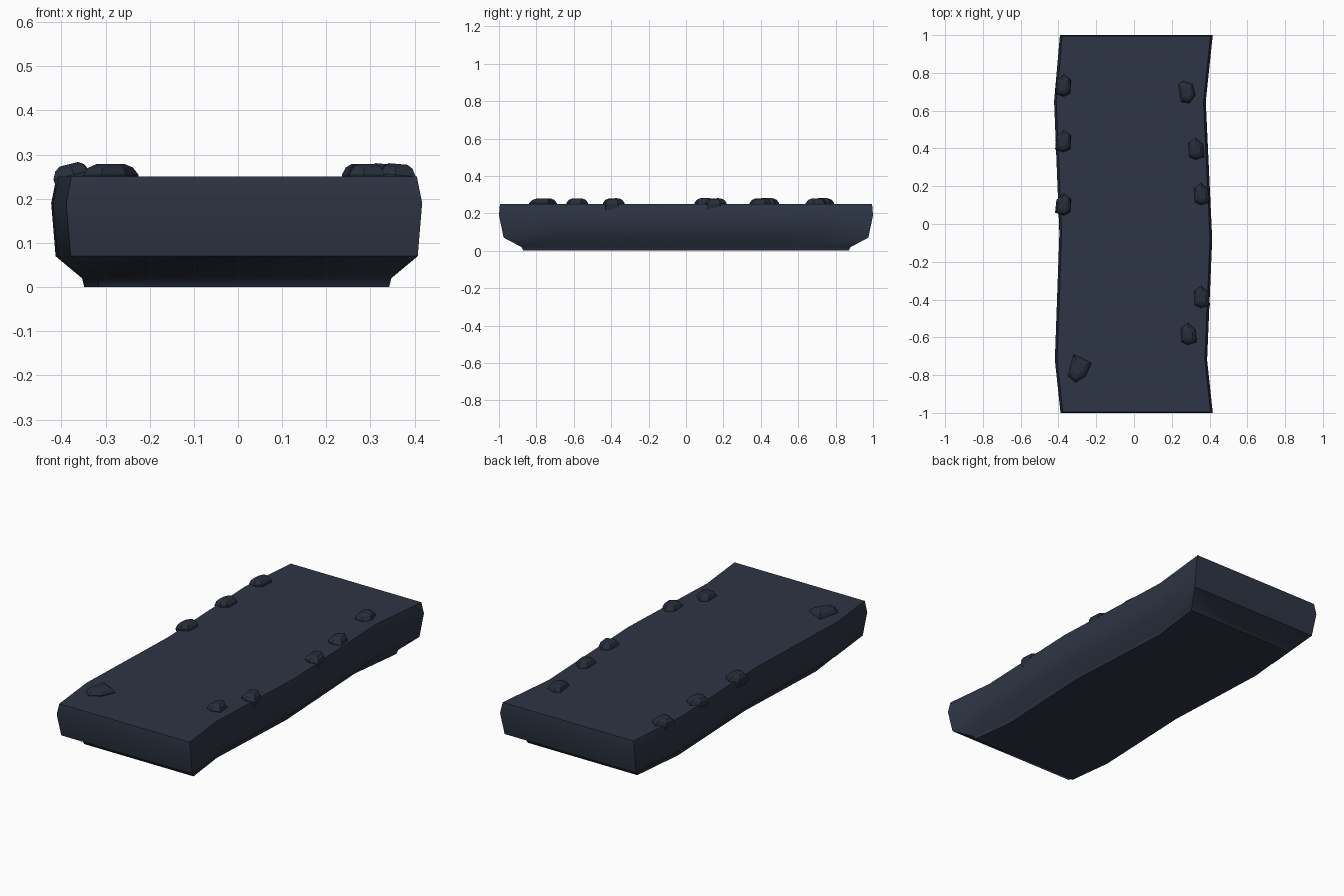
import bpy, math
from mathutils import Matrix

if "Cube" in bpy.data.objects:
    bpy.data.objects.remove(bpy.data.objects["Cube"])


def make_mat(name, col):
    m = bpy.data.materials.new(name)
    m.diffuse_color = (*col, 1)
    m.use_nodes = True
    m.node_tree.nodes["Principled BSDF"].inputs["Base Color"].default_value = m.diffuse_color
    return m


slate = make_mat("slate blue", (0.027, 0.035, 0.058))
dark = make_mat("dark slate", (0.020, 0.027, 0.042))


def loft(name, rings, mat, matrix=None):
    """Closed solid through stacked rings (bottom to top)."""
    n = len(rings[0])
    verts = [v for r in rings for v in r]
    faces = [tuple(reversed(range(n)))]
    for k in range(len(rings) - 1):
        for i in range(n):
            j = (i + 1) % n
            faces.append((k * n + i, k * n + j, (k + 1) * n + j, (k + 1) * n + i))
    faces.append(tuple(range(len(verts) - n, len(verts))))
    me = bpy.data.meshes.new(name)
    me.from_pydata(verts, [], faces)
    if matrix:
        me.transform(matrix)
    me.materials.append(mat)
    ob = bpy.data.objects.new(name, me)
    bpy.context.collection.objects.link(ob)
    return ob


# wavy slab: outline anticlockwise from front left
right = [(0.417, -1), (0.387, -0.72), (0.414, -0.08), (0.38, 0.65), (0.417, 1)]
left = [(-0.392, 1), (-0.423, 0.65), (-0.395, -0.05), (-0.419, -0.72), (-0.389, -1)]
# (height, side inset, end scale)
layers = [(0, 0.075, 0.87), (0.02, 0.07, 0.88), (0.07, 0.01, 0.975),
          (0.19, 0, 1.0), (0.25, 0.012, 0.995)]
rings = [[(x - math.copysign(d, x), y * s, z) for x, y in right + left]
         for z, d, s in layers]
slab = loft("stone_slab", rings, slate)
bpy.context.view_layer.objects.active = slab
slab.select_set(True)
bpy.ops.object.shade_smooth_by_angle(angle=math.radians(50))

# faceted stones along the rim
small = [(-.042, -.045), (.005, -.06), (.038, -.045), (.042, .03), (.005, .057), (-.035, .022)]
chunk = [(-.045, .04), (-.03, -.055), (.015, -.06), (.045, -.02), (.03, .04), (-.02, .057)]
large = [(-.06, -.05), (-.02, -.085), (.035, -.05), (.065, .02), (-.03, .065)]


def stone(name, shape, x, y, tilt=0, flip=False):
    pts = [(-a, b) for a, b in reversed(shape)] if flip else shape
    stack = [(-0.03, 0.95), (0.004, 1.0), (0.021, 0.8), (0.029, 0.5)]
    r = [[(a * s, b * s, z) for a, b in pts] for z, s in stack]
    mtx = Matrix.Translation((x, y, 0.25)) @ Matrix.Rotation(math.radians(tilt), 4, 'Y')
    loft(name, r, dark, mtx)


for i, y in enumerate((0.735, 0.44, 0.105)):
    stone(f"left_stone_{i + 1}", small, -0.376, y, -14)
for i, (x, y, f) in enumerate([(0.28, 0.70, False), (0.33, 0.40, True), (0.36, 0.16, True),
                               (0.36, -0.385, True), (0.29, -0.58, True)]):
    stone(f"right_stone_{i + 1}", small if f else chunk, x, y, 0 if i in (0, 4) else 5, f)
stone("large_stone", large, -0.29, -0.755)
